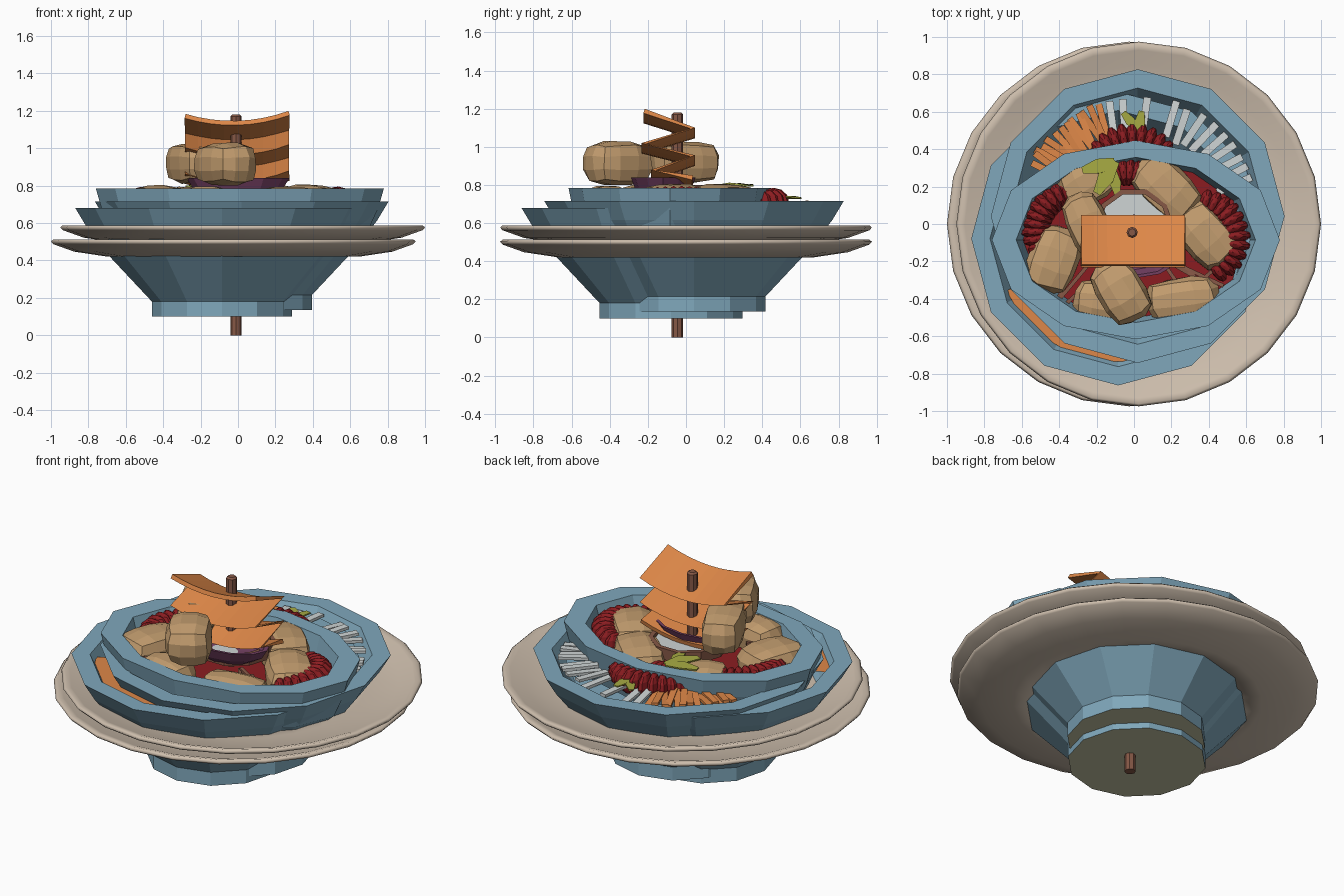
import bpy, bmesh, math, random
from mathutils import Matrix, Vector

if "Cube" in bpy.data.objects:
    bpy.data.objects.remove(bpy.data.objects["Cube"])
random.seed(4)

def mat(name, r, g, b):
    m = bpy.data.materials.new(name)
    m.diffuse_color = (r, g, b, 1)
    m.use_nodes = True
    m.node_tree.nodes["Principled BSDF"].inputs["Base Color"].default_value = m.diffuse_color
    return m

BLUE = mat("blue glaze", .215, .39, .50)
BEIGE = mat("beige plate", .62, .52, .42)
CREAM = mat("cream base", .55, .55, .36)
BROWN = mat("brown wood", .24, .098, .062)
ORANGE = mat("carrot orange", .73, .245, .065)
TAN = mat("potato tan", .55, .34, .16)
RED = mat("dark red", .26, .012, .015)
WHITE = mat("radish white", .62, .66, .66)
LIME = mat("lime leaf", .38, .40, .055)
PURPLE = mat("onion purple", .17, .05, .12)

def finish(bm, name, *mats):
    bmesh.ops.recalc_face_normals(bm, faces=bm.faces)
    me = bpy.data.meshes.new(name)
    bm.to_mesh(me)
    bm.free()
    ob = bpy.data.objects.new(name, me)
    bpy.context.collection.objects.link(ob)
    for m in mats:
        me.materials.append(m)
    return ob

def lathe(name, prof, n, loc, mats, sx=1, sy=1, closed=False, smooth=False):
    bm = bmesh.new()
    rings = []
    for r, z in prof:
        k = 1 if r == 0 else n
        rings.append([bm.verts.new((loc[0] + sx * r * math.cos(2 * math.pi * i / n),
                                    loc[1] + sy * r * math.sin(2 * math.pi * i / n),
                                    loc[2] + z)) for i in range(k)])
    pairs = list(zip(rings, rings[1:] + rings[:1])) if closed else list(zip(rings, rings[1:]))
    for a, b in pairs:
        for i in range(n):
            q = [a[i % len(a)], a[(i + 1) % len(a)], b[(i + 1) % len(b)], b[i % len(b)]]
            q = list(dict.fromkeys(q))
            if len(q) > 2:
                bm.faces.new(q)
    bm.normal_update()
    if len(mats) > 1:                      # underside of the foot
        low = loc[2] + prof[0][1] + .001
        for f in bm.faces:
            if max(v.co.z for v in f.verts) < low:
                f.material_index = 1
    for f in bm.faces:
        f.smooth = smooth
    return finish(bm, name, *mats)

def add_box(bm, size, M):
    bmesh.ops.create_cube(bm, size=1, matrix=M @ Matrix.Diagonal((*size, 1)))

# plates: two offset shallow rings around the bowls
plate = [(.56, .42), (.67, .42), (.85, .447), (.962, .487), (.975, .502), (.962, .513),
         (.93, .506), (.85, .475), (.67, .445), (.56, .44)]
lathe("lower_plate", plate, 24, (-.025, 0, 0), [BEIGE], closed=True, smooth=True)
lathe("upper_plate", plate, 24, (.025, 0, .075), [BEIGE], closed=True, smooth=True)

# two nested twelve-sided bowls
bowl = [(0, .10), (.375, .10), (.375, .18), (.60, .42), (.725, .58), (.785, .68),
        (.685, .68), (.62, .56), (.50, .40), (.30, .24), (0, .24)]
lathe("lower_bowl", bowl, 12, (-.085, -.078, 0), [BLUE, CREAM])
lathe("upper_bowl", bowl, 12, (.02, .042, .035), [BLUE, CREAM])

# oval dish on top
dish = [(0, .36), (.45, .36), (.68, .55), (.74, .68), (.77, .785), (.64, .785),
        (.60, .64), (.4, .56), (0, .56)]
lathe("oval_dish", dish, 12, (.01, -.085, 0), [BLUE], sy=.69)
lathe("sauce", [(0, .655), (.615, .655)], 12, (.01, -.085, 0), [RED], sy=.69)

# skewer
lathe("skewer", [(0, 0), (.03, 0), (.03, 1.17), (.02, 1.18), (0, 1.18)], 8,
      (-.01, -.045, 0), [BROWN])

# folded carrot ribbon threaded on the skewer
path = [(-.22, 1.155), (.035, 1.065), (-.22, .985), (.035, .92), (-.17, .845), (.035, .805)]
bm = bmesh.new()
rows = []
for y, z in path:
    row = []
    for i in range(9):
        t = i / 4 - 1
        row.append(bm.verts.new((-.005 + .278 * t, y, z - .02 + .045 * t * t + .008 * t)))
    rows.append(row)
for a, b in zip(rows, rows[1:]):
    for i in range(8):
        bm.faces.new((a[i], a[i + 1], b[i + 1], b[i]))
ribbon = finish(bm, "carrot_ribbon", ORANGE)
sol = ribbon.modifiers.new("thickness", "SOLIDIFY")
sol.thickness = .025
sol.offset = 0

# potato chunks: rounded cubes (centre, half sizes, turn in degrees)
def chunk(name, c, s, turn):
    bm = bmesh.new()
    bmesh.ops.create_cube(bm, size=2)
    bmesh.ops.subdivide_edges(bm, edges=bm.edges, cuts=2, use_grid_fill=True)
    R = Matrix.Rotation(math.radians(turn), 3, 'Z')
    for v in bm.verts:
        p = v.co.lerp(v.co.normalized() * 1.12, .7) / 1.08
        p *= random.uniform(.95, 1.03)
        v.co = R @ Vector((p.x * s[0], p.y * s[1], p.z * s[2])) + Vector(c)
    finish(bm, name, TAN)

for i, (c, s, t) in enumerate([
        ((-.07, -.36, .915), (.19, .135, .12), -58), ((-.24, -.01, .92), (.20, .12, .115), -65),
        ((-.43, -.19, .70), (.19, .14, .11), 70), ((-.25, .23, .70), (.17, .13, .10), 30),
        ((.17, .19, .70), (.21, .14, .11), -45), ((.38, -.06, .70), (.20, .14, .11), -50),
        ((.26, -.40, .69), (.21, .12, .11), 8), ((-.17, -.42, .69), (.16, .12, .11), -10)]):
    chunk(f"potato_chunk_{i + 1}", c, s, t)

# ribbed red curls
def curl(name, c, rad, a0, a1, n, size):
    bm = bmesh.new()
    for i in range(n):
        u = i / (n - 1)
        a = math.radians(a0 + (a1 - a0) * u)
        k = .72 + .28 * math.sin(math.pi * u)
        M = (Matrix.Translation((c[0] + rad[0] * math.cos(a), c[1] + rad[1] * math.sin(a), c[2]))
             @ Matrix.Rotation(a, 4, 'Z') @ Matrix.Diagonal((size[0] * k, size[1], size[2] * k, 1)))
        bmesh.ops.create_uvsphere(bm, u_segments=10, v_segments=6, radius=1, matrix=M)
    finish(bm, name, RED)

curl("red_curl_left", (-.30, -.03, .71), (.23, .21), 95, 205, 11, (.09, .034, .085))
curl("red_curl_right", (.33, -.08, .71), (.21, .21), -55, 75, 12, (.09, .034, .085))
curl("red_curl_back", (-.01, .22, .71), (.24, .24), 35, 145, 11, (.085, .034, .075))
curl("red_curl_inner", (-.04, .12, .70), (.16, .16), 60, 120, 6, (.08, .03, .07))

# radial vegetable shreds in the upper bowl
def shreds(name, m, angles, width):
    bm = bmesh.new()
    for d in angles:
        a = math.radians(d)
        r = random.uniform(.53, .555)
        M = (Matrix.Translation((.02 + r * math.cos(a), .042 + r * math.sin(a), random.uniform(.685, .705)))
             @ Matrix.Rotation(a + random.uniform(-.15, .15), 4, 'Z')
             @ Matrix.Rotation(random.uniform(-.08, .08), 4, 'Y'))
        add_box(bm, (.20, width, .016), M)
    finish(bm, name, m)

shreds("white_shreds", WHITE, [18, 24, 30, 37, 43, 50, 57, 64, 71, 86, 98, 105], .04)
shreds("carrot_shreds", ORANGE, [110 + 3.6 * i for i in range(13)], .036)

# carrot slice showing between the two bowl rims
bm = bmesh.new()
prev = None
for d in range(205, 276, 10):
    a = math.radians(d)
    k = math.cos(math.radians(15)) / math.cos(math.radians((d % 30) - 15))
    pair = [bm.verts.new((-.085 + r * k * math.cos(a), -.078 + r * k * math.sin(a), .64)) for r in (.57, .672)]
    if prev:
        bm.faces.new((prev[0], prev[1], pair[1], pair[0]))
    prev = pair
finish(bm, "carrot_slice", ORANGE)

# onion cup under the ribbon
lathe("onion_cup", [(0, .73), (.17, .745), (.24, .785), (.275, .84), (.25, .84), (.20, .79), (0, .765)],
      12, (0, -.12, 0), [PURPLE], sy=.62)

# mushroom slice with a brown edge
lathe("mushroom_slice", [(0, .74), (.19, .74), (.19, .775), (0, .775)], 10, (0, -.02, 0), [WHITE])
lathe("mushroom_edge", [(.188, .735), (.215, .735), (.215, .80), (.188, .80)], 10,
      (0, -.02, 0), [BROWN], closed=True)

# brown sticks in the dish
bm = bmesh.new()
for x, y, t in [(-.33, -.32, 50), (-.29, -.36, 42), (-.37, -.33, 62), (.25, -.24, -30),
                (.31, -.27, -42), (.37, -.28, -25), (.20, -.27, -55), (.42, -.25, 40)]:
    add_box(bm, (.24, .02, .02), Matrix.Translation((x, y, .715)) @ Matrix.Rotation(math.radians(t), 4, 'Z')
            @ Matrix.Rotation(random.uniform(-.1, .1), 4, 'Y'))
finish(bm, "brown_sticks", BROWN)

# lime leaves
bm = bmesh.new()
for x, y, z, t, l in [(-.15, .25, .80, 60, .2), (-.19, .31, .80, 15, .18), (-.10, .22, .795, 100, .14),
                      (.03, .54, .735, 80, .13), (-.02, .55, .735, 130, .12)]:
    M = Matrix.Translation((x, y, z)) @ Matrix.Rotation(math.radians(t), 4, 'Z')
    pts = [(-.5, -.1, 0), (0, -.22, .06), (.5, -.12, 0), (.5, .12, 0), (0, .22, .03), (-.5, .1, 0)]
    bm.faces.new([bm.verts.new(M @ (Vector(p) * l)) for p in pts])
leaf = finish(bm, "lime_leaves", LIME)
leaf.modifiers.new("thickness", "SOLIDIFY").thickness = .008
